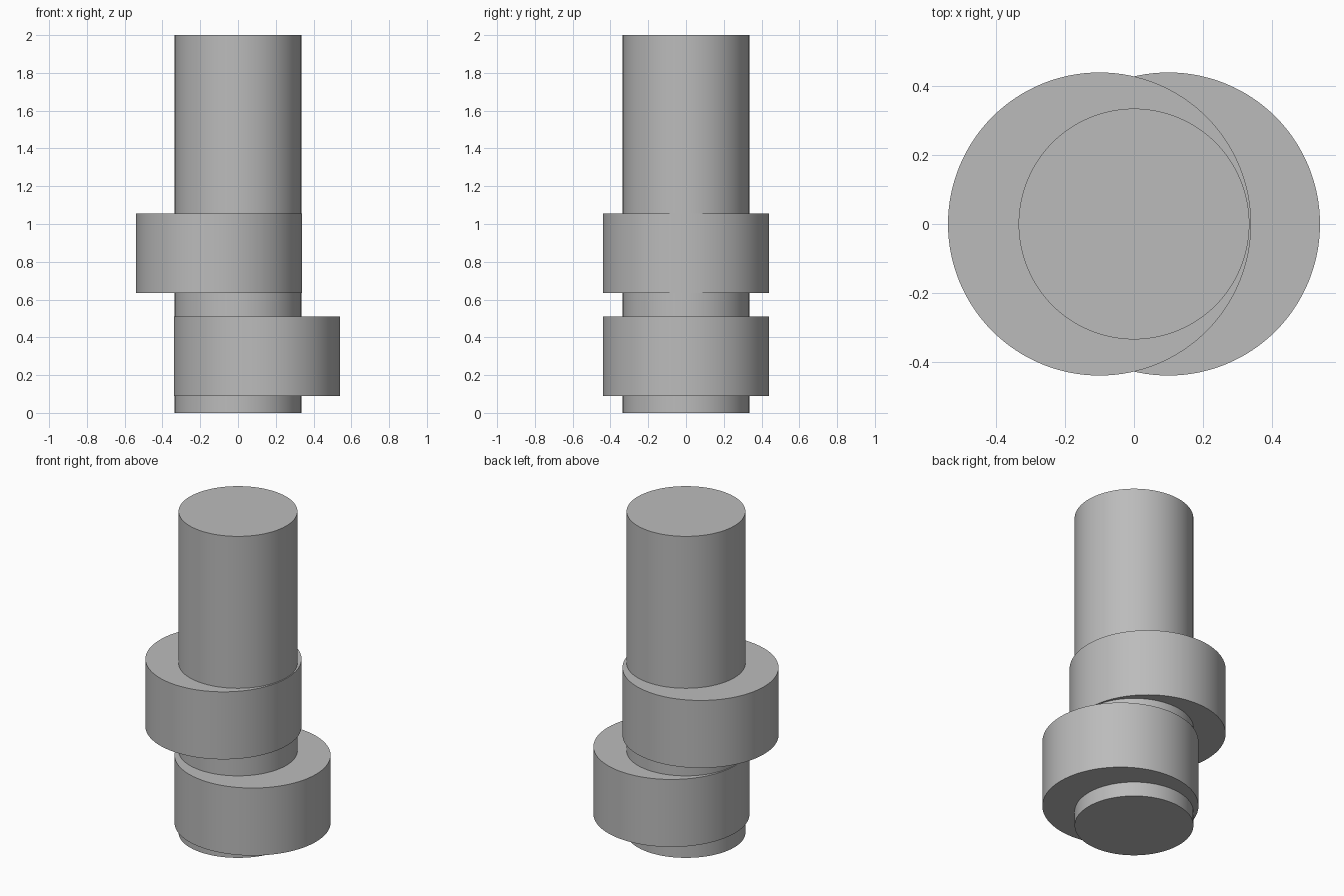
import bpy
from math import radians

cube = bpy.data.objects.get("Cube")
if cube:
    bpy.data.objects.remove(cube, do_unlink=True)

# Plain grey metal
grey = bpy.data.materials.new("grey_metal")
grey.use_nodes = True
colour = (0.5, 0.5, 0.5, 1)
grey.diffuse_color = colour
grey.node_tree.nodes["Principled BSDF"].inputs["Base Color"].default_value = colour


def cylinder(name, radius, x, bottom, top):
    """Upright smooth cylinder with crisp rims."""
    bpy.ops.mesh.primitive_cylinder_add(
        vertices=128, radius=radius, depth=top - bottom,
        location=(x, 0, (bottom + top) / 2))
    part = bpy.context.object
    part.name = name
    part.data.materials.append(grey)
    bpy.ops.object.shade_smooth_by_angle(angle=radians(30))


# Straight shaft with two opposed eccentric discs
cylinder("shaft", 0.335, 0, 0, 2)
cylinder("lower_eccentric", 0.44, 0.1, 0.09, 0.51)
cylinder("upper_eccentric", 0.44, -0.1, 0.635, 1.055)
